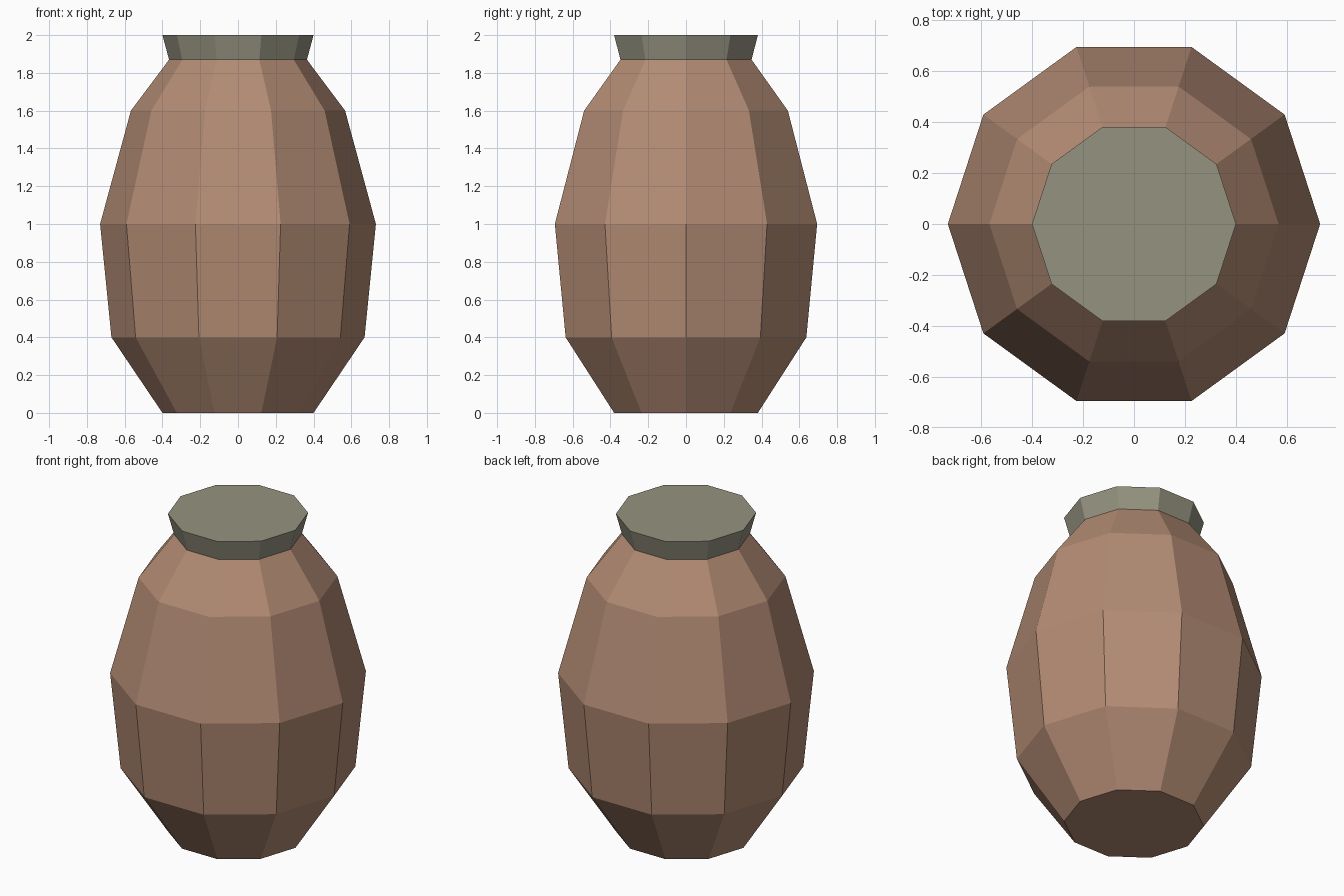
import bpy
import bmesh
from math import cos, sin, tau

SIDES = 10

cube = bpy.data.objects.get("Cube")
if cube:
    bpy.data.objects.remove(cube, do_unlink=True)


def make_material(name, color):
    mat = bpy.data.materials.new(name)
    mat.use_nodes = True
    mat.diffuse_color = color
    mat.node_tree.nodes["Principled BSDF"].inputs["Base Color"].default_value = color
    return mat


def lathe(name, profile, mat):
    """Closed faceted solid from (radius, height) pairs."""
    bm = bmesh.new()
    rings = [[bm.verts.new((r * cos(tau * i / SIDES), r * sin(tau * i / SIDES), z))
              for i in range(SIDES)] for r, z in profile]
    for low, high in zip(rings, rings[1:]):
        for i in range(SIDES):
            j = (i + 1) % SIDES
            bm.faces.new((low[i], low[j], high[j], high[i]))
    bm.faces.new(rings[0][::-1])
    bm.faces.new(rings[-1])
    mesh = bpy.data.meshes.new(name)
    bm.to_mesh(mesh)
    bm.free()
    mesh.materials.append(mat)
    obj = bpy.data.objects.new(name, mesh)
    bpy.context.collection.objects.link(obj)
    return obj


clay = make_material("clay brown", (0.45, 0.26, 0.175, 1))
stone = make_material("grey green", (0.30, 0.29, 0.215, 1))

# Rounded pot body
lathe("jar_body", [(0.4, 0), (0.67, 0.4), (0.73, 1), (0.567, 1.6), (0.365, 1.87)], clay)

# Flared lid
lathe("jar_lid", [(0.365, 1.87), (0.4, 2)], stone)
